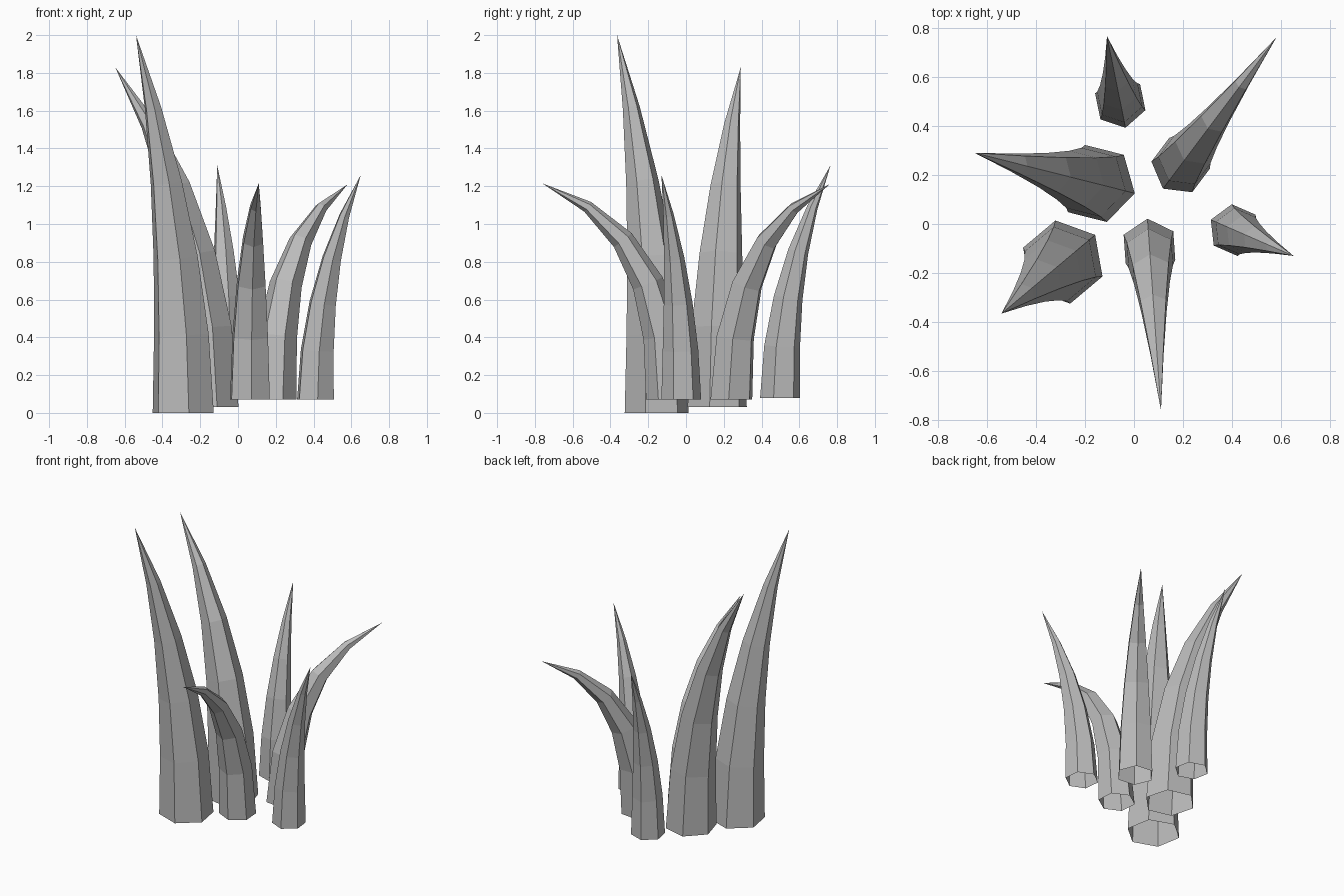
import bpy
import bmesh
import math
from mathutils import Vector

cube = bpy.data.objects.get("Cube")
if cube:
    bpy.data.objects.remove(cube, do_unlink=True)

grey = bpy.data.materials.new("plain_grey")
grey.use_nodes = True
colour = (0.5, 0.5, 0.5, 1.0)
grey.diffuse_color = colour
grey.node_tree.nodes["Principled BSDF"].inputs["Base Color"].default_value = colour

SIDES = 6
SEGMENTS = 5


def make_blade(name, base, tip, radius):
    """Tapered six-sided shoot, open below, rising straight then leaning to its tip."""
    base, tip = Vector(base), Vector(tip)
    reach = tip - base
    height = reach.z
    flat = Vector((reach.x, reach.y, 0))
    lean = flat.normalized()
    side = Vector((0, 0, 1)).cross(lean)
    # Stronger leaning shoots stay upright for longer before bending
    rise = 0.42 + 0.63 * flat.length / height
    bend = base + Vector((0, 0, height * rise))

    bm = bmesh.new()
    rings = []
    for i in range(SEGMENTS):
        t = i / SEGMENTS
        centre = base * (1 - t) ** 2 + bend * 2 * t * (1 - t) + tip * t * t
        tangent = ((bend - base) * (1 - t) + (tip - bend) * t).normalized()
        across = side.cross(tangent)
        r = radius * (1 - t ** 1.4)
        ring = []
        for k in range(SIDES):
            a = math.tau * k / SIDES
            ring.append(bm.verts.new(centre + (across * math.cos(a) + side * math.sin(a)) * r))
        rings.append(ring)
    point = bm.verts.new(tip)

    # Side walls and pointed end
    for k in range(SIDES):
        n = (k + 1) % SIDES
        for low, high in zip(rings, rings[1:]):
            bm.faces.new((low[k], low[n], high[n], high[k]))
        bm.faces.new((rings[-1][k], rings[-1][n], point))
    bmesh.ops.recalc_face_normals(bm, faces=bm.faces)

    mesh = bpy.data.meshes.new(name)
    bm.to_mesh(mesh)
    bm.free()
    mesh.materials.append(grey)
    obj = bpy.data.objects.new(name, mesh)
    bpy.context.collection.objects.link(obj)
    return obj


# The six shoots of the clump
make_blade("tall_front_right_blade", (-0.29, -0.155, 0), (-0.54, -0.365, 2.0), 0.172)
make_blade("tall_back_right_blade", (-0.155, 0.165, 0.03), (-0.65, 0.29, 1.83), 0.163)
make_blade("front_blade", (0.063, -0.095, 0.07), (0.11, -0.76, 1.215), 0.117)
make_blade("back_left_blade", (0.19, 0.24, 0.07), (0.58, 0.76, 1.21), 0.12)
make_blade("left_blade", (0.41, -0.025, 0.07), (0.65, -0.13, 1.26), 0.106)
make_blade("back_blade", (-0.056, 0.498, 0.08), (-0.11, 0.765, 1.31), 0.108)
